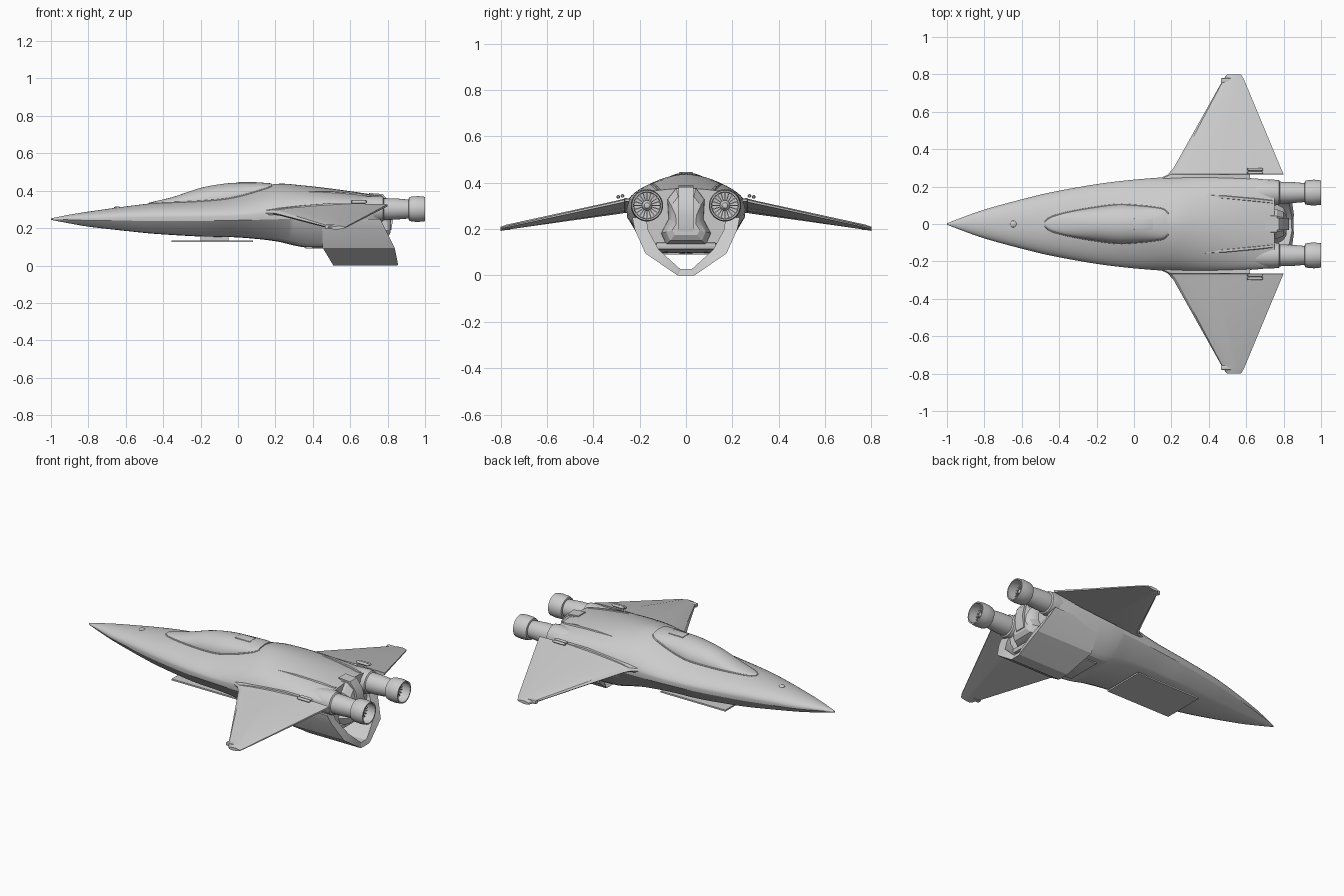
import bpy, bmesh, math
from mathutils import Vector

if "Cube" in bpy.data.objects:
    bpy.data.objects.remove(bpy.data.objects["Cube"])


def make_object(name, bm):
    bmesh.ops.recalc_face_normals(bm, faces=bm.faces)
    me = bpy.data.meshes.new(name)
    bm.to_mesh(me)
    bm.free()
    ob = bpy.data.objects.new(name, me)
    bpy.context.collection.objects.link(ob)
    return ob


def loft(name, rings, caps=True):
    """Skin a row of closed rings with equal point counts."""
    bm = bmesh.new()
    vs = [[bm.verts.new(p) for p in r] for r in rings]
    n = len(rings[0])
    for a, b in zip(vs, vs[1:]):
        for i in range(n):
            j = (i + 1) % n
            bm.faces.new((a[i], a[j], b[j], b[i]))
    if caps:
        bm.faces.new(vs[0])
        bm.faces.new(vs[-1])
    return make_object(name, bm)


def lathe(name, profile, y, z, n=40):
    """Turn an (x, radius) profile around an axis parallel to x."""
    return loft(name, [[(x, y + r * math.cos(2 * math.pi * k / n),
                         z + r * math.sin(2 * math.pi * k / n)) for k in range(n)]
                       for x, r in profile])


def box(name, lo, hi, bevel=0.0):
    bm = bmesh.new()
    bmesh.ops.create_cube(bm, size=1)
    for v in bm.verts:
        v.co = [(a + b) / 2 + c * (b - a) for a, b, c in zip(lo, hi, v.co)]
    if bevel:
        bmesh.ops.bevel(bm, geom=bm.edges[:], offset=bevel, segments=2,
                        affect='EDGES', profile=0.5)
    return make_object(name, bm)


def interp(table, x):
    """Smooth interpolation of table rows keyed by their first value."""
    i = 0
    while i < len(table) - 2 and x > table[i + 1][0]:
        i += 1
    a, b = table[i], table[i + 1]
    p, q = table[max(i - 1, 0)], table[min(i + 2, len(table) - 1)]
    h = b[0] - a[0]
    t = (x - a[0]) / h
    out = []
    for k in range(1, len(a)):
        m0 = (b[k] - p[k]) / (b[0] - p[0]) * h
        m1 = (q[k] - a[k]) / (q[0] - a[0]) * h
        out.append((2*t**3 - 3*t*t + 1) * a[k] + (t**3 - 2*t*t + t) * m0
                   + (3*t*t - 2*t**3) * b[k] + (t**3 - t*t) * m1)
    return out


# Fuselage stations: x, top z, half width, chine z, belly half width, belly z, fullness
BODY = [(-1, .252, .004, .248, .003, .244, 1), (-.9, .272, .042, .25, .025, .225, 1),
        (-.8, .288, .077, .25, .045, .208, 1), (-.6, .316, .132, .255, .085, .185, 1),
        (-.45, .334, .168, .258, .11, .17, 1.05), (-.2, .358, .213, .262, .14, .155, 1.2),
        (0, .39, .237, .268, .15, .15, 1.3), (.2, .436, .252, .28, .16, .13, 1.2),
        (.35, .428, .258, .295, .165, .098, 1.1), (.5, .411, .253, .31, .17, .095, 1.05),
        (.65, .39, .243, .318, .165, .105, 1), (.75, .375, .233, .32, .15, .13, 1)]


def body_ring(x):
    zt, w, zw, wl, zb, p = interp(BODY, x)
    half = []
    for k in range(13):
        a = math.pi / 2 * (1 - k / 12)
        half.append((w * max(math.cos(a), 0) ** p, zw + (zt - zw) * math.sin(a) ** p))
    d = zw - zb
    half += [(w * .985, zw - .22 * d), (wl + (w - wl) * .12, zb + .12 * d),
             (wl * .88, zb + .02 * d), (0, zb)]
    return [(x, y, z) for y, z in half] + [(x, -y, z) for y, z in half[-2:0:-1]]


def body_top(x, y):
    zt, w, zw, wl, zb, p = interp(BODY, x)
    c = min(1, y / w) ** (1 / p)
    return zw + (zt - zw) * math.sqrt(1 - c * c) ** p


loft("fuselage", [body_ring(-1 + 1.75 * i / 70) for i in range(71)])

# Canopy: x, half width, crown z
CANOPY = [(-.475, .012, .336), (-.45, .034, .342), (-.35, .063, .366), (-.2, .09, .415),
          (-.08, .104, .437), (0, .1, .443), (.1, .09, .444), (.16, .078, .441), (.18, .06, .439)]
rings, rim = [], []
for i in range(41):
    x = -.475 + .655 * i / 40
    w, zt = interp(CANOPY, x)
    ze = body_top(x, w)
    rim.append((x, w, ze))
    arc = [(x, w * math.cos(math.pi * k / 20), ze + (zt - ze) * math.sin(math.pi * k / 20))
           for k in range(21)]
    rings.append(arc + [(x, -w * .9, ze - .02), (x, w * .9, ze - .02)])
loft("canopy", rings)

# Canopy frame seam
cu = bpy.data.curves.new("canopy_frame", 'CURVE')
cu.dimensions, cu.bevel_depth, cu.bevel_resolution = '3D', .004, 2
sp = cu.splines.new('POLY')
loop = rim + [(x, -y, z) for x, y, z in reversed(rim)]
sp.points.add(len(loop) - 1)
for pt, co in zip(sp.points, loop):
    pt.co = (*co, 1)
sp.use_cyclic_u = True
bpy.context.collection.objects.link(bpy.data.objects.new("canopy_frame", cu))

# Wings: y, leading x, leading z, trailing x, trailing z, thickness
WING = [(.18, .05, .278, .62, .325, .04), (.24, .13, .282, .62, .325, .042),
        (.264, .18, .282, .62, .325, .045), (.266, .182, .282, .8, .322, .045),
        (.30, .212, .276, .785, .314, .042), (.775, .478, .206, .587, .21, .022),
        (.8, .498, .2, .572, .203, .018)]
AIRFOIL = [(0, 0), (.03, .28), (.15, .42), (.4, .5), (.72, .46), (1, .12),
           (1, -.12), (.72, -.4), (.4, -.5), (.15, -.42), (.03, -.28)]
for s, side in ((1, "left"), (-1, "right")):
    loft(side + "_wing", [[(xl + (xt - xl) * u, s * y, zl + (zt - zl) * u + t * v)
                           for u, v in AIRFOIL] for y, xl, zl, xt, zt, t in WING])
    box(side + "_wing_tip_fitting", (.465, s * .768 - .012, .197), (.52, s * .768 + .012, .219), .004)
    for k in range(2):
        lathe(f"{side}_flap_actuator_{k}", [(.605, .004), (.61, .008), (.68, .008), (.69, .004)],
              s * (.274 + .018 * k), .343 - .004 * k, 12)

    # Engine fairing, pipe and hollow nozzle
    ey, ez = s * .168, .302
    lathe(side + "_engine_fairing", [(.42, .01), (.52, .042), (.64, .064), (.74, .07), (.775, .066),
                                     (.78, .058), (.84, .057), (.92, .05)], ey, ez)
    lathe(side + "_nozzle", [(.925, .03), (.912, .052), (.914, .062), (.93, .067), (.965, .069),
                             (1, .065), (1, .058), (.965, .06), (.935, .056), (.93, .02)], ey, ez)
    lathe(side + "_nozzle_hub", [(.92, .022), (.95, .022), (.965, .012), (.967, .003)], ey, ez, 24)
    bm = bmesh.new()
    for k in range(20):
        a = 2 * math.pi * k / 20
        rad, tan = Vector((0, math.cos(a), math.sin(a))), Vector((0, -math.sin(a), math.cos(a)))
        c = Vector((0, ey, ez))
        quad = [c + rad * r + tan * d for r, d in ((.02, -.0015), (.058, -.003), (.058, .003), (.02, .0015))]
        f = [bm.verts.new(p + Vector((.928, 0, 0))) for p in quad]
        b = [bm.verts.new(p + Vector((.948, 0, 0))) for p in quad]
        bm.faces.new(f)
        bm.faces.new(b)
        for i in range(4):
            bm.faces.new((f[i], f[i - 1], b[i - 1], b[i]))
    make_object(side + "_nozzle_vanes", bm)

    # Raised shoulder strake on the rear deck
    loft(side + "_shoulder_strake", [[(x, s * (y - .012), body_top(x, y - .012) - .01),
                                      (x, s * (y - .006), body_top(x, y) + h),
                                      (x, s * (y + .006), body_top(x, y) + h),
                                      (x, s * (y + .014), body_top(x, y + .014) - .01)]
                                     for x, y, h in ((.38, .15, -.002), (.5, .142, .004),
                                                     (.65, .128, .006), (.74, .118, .004))])

# Open V-shaped ventral fin: outer and inner outline points (y, z)
half = [((.232, .25), (.17, .25)), ((.222, .2), (.165, .2)), ((.175, .095), (.118, .112)),
        ((.045, .006), (.03, .032)), ((.035, 0), (.022, .027))]
path = half + [((-o[0], o[1]), (-i[0], i[1])) for o, i in reversed(half)]


def fin_front(z):
    return .45 + max(0, .1 - z) * .6


def fin_back(z):
    return .87 - max(0, z - .03) * .5 - max(0, .03 - z) * .6


loft("ventral_fin", [[(fin_front(o[1]), *o), (fin_back(o[1]), *o),
                      (fin_back(o[1]) - .01, *i), (fin_front(o[1]) + .02, *i)] for o, i in path])

# Faceted tail block between the engines
TAIL = [(.7, .115, .38, .13), (.765, .105, .375, .135), (.8, .085, .34, .15), (.815, .06, .28, .175)]
loft("tail_block", [[(x, s * w * f, zb + (zt - zb) * h) for s, f, h in
                     ((1, .4, 1), (1, .75, .8), (1, .7, .45), (1, 1, .2), (1, .8, 0),
                      (-1, .8, 0), (-1, 1, .2), (-1, .7, .45), (-1, .75, .8), (-1, .4, 1))]
                    for x, w, zt, zb in TAIL])
loft("tail_spine", [[(x, y, z) for x, z in ((.7, .388), (.775, .382), (.815, .33), (.83, .26),
                                            (.82, .19), (.7, .18))] for y in (-.033, .033)])
box("tail_cross_beam", (.7, -.13, .112), (.765, .13, .142), .006)

# Belly plate, hatch and nose sensor
box("belly_plate", (-.355, -.13, .126), (.08, .13, .135))
box("belly_mount", (-.2, -.03, .13), (-.05, .03, .17))
box("belly_hatch", (.36, -.11, .09), (.5, .11, .11), .005)
box("dorsal_vent", (.0, -.03, .43), (.1, .03, .446), .004)
bm = bmesh.new()
bmesh.ops.create_uvsphere(bm, u_segments=20, v_segments=10, radius=.018)
for v in bm.verts:
    v.co = (v.co.x - .645, v.co.y, v.co.z * .4 + .309)
make_object("nose_sensor", bm)

# Smooth shading with crisp creases
for ob in bpy.context.scene.objects:
    ob.select_set(ob.type == 'MESH')
    if ob.type == 'MESH':
        bpy.context.view_layer.objects.active = ob
bpy.ops.object.shade_smooth_by_angle(angle=math.radians(28))
